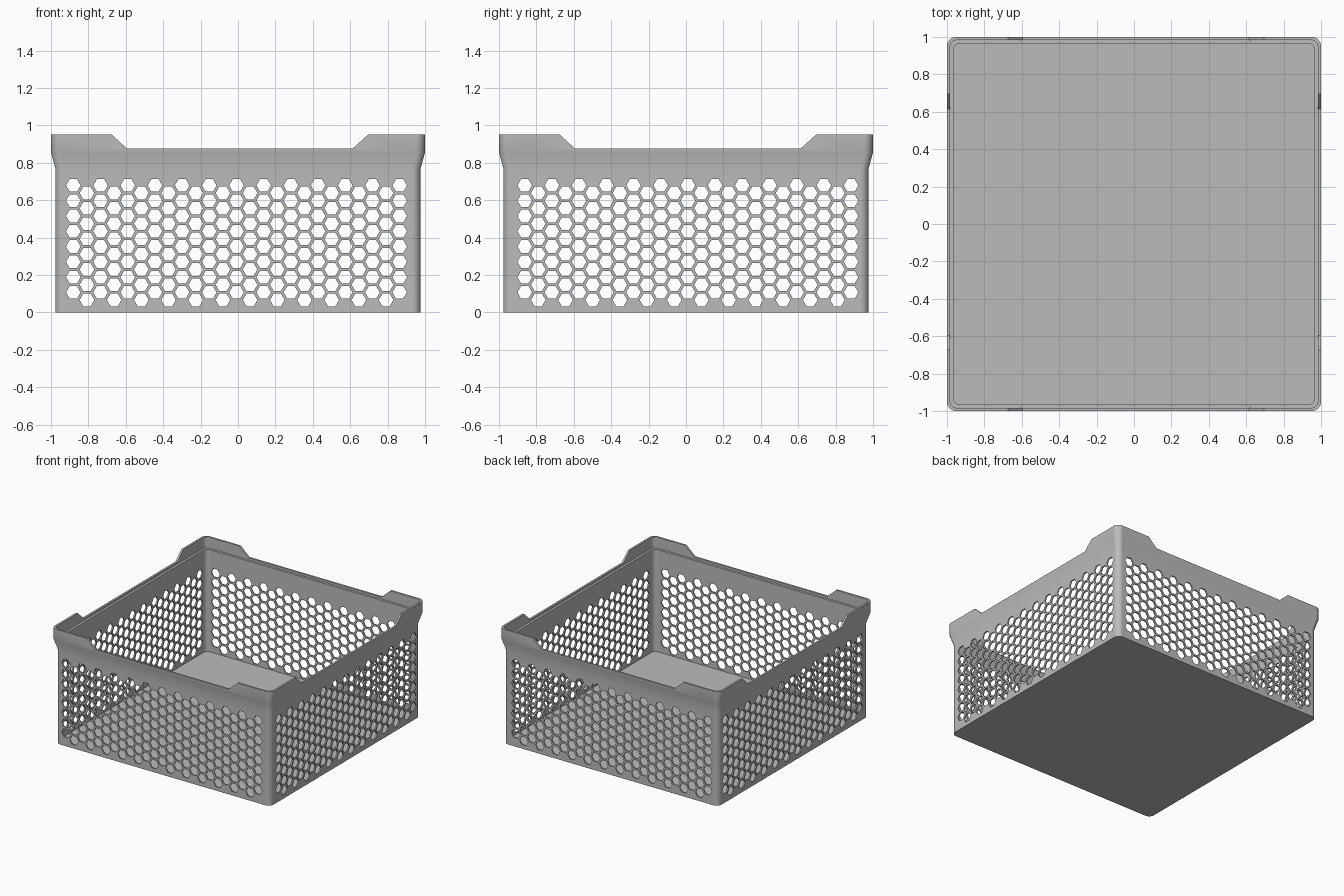
import bpy, bmesh, math

cube = bpy.data.objects.get("Cube")
if cube:
    bpy.data.objects.remove(cube, do_unlink=True)

grey = bpy.data.materials.new("plain grey plastic")
grey.use_nodes = True
GREY = (0.5, 0.5, 0.5, 1)
grey.diffuse_color = GREY
grey.node_tree.nodes["Principled BSDF"].inputs["Base Color"].default_value = GREY


def make_object(name, bm):
    bmesh.ops.recalc_face_normals(bm, faces=bm.faces)
    mesh = bpy.data.meshes.new(name)
    bm.to_mesh(mesh)
    bm.free()
    mesh.materials.append(grey)
    obj = bpy.data.objects.new(name, mesh)
    bpy.context.collection.objects.link(obj)
    return obj


def rounded_square(half, radius, steps=8):
    points = []
    for corner in range(4):
        mid = math.radians(45 + 90 * corner)
        cx = math.copysign(half - radius, math.cos(mid))
        cy = math.copysign(half - radius, math.sin(mid))
        for i in range(steps + 1):
            a = math.radians(90 * corner + 90 * i / steps)
            points.append((cx + radius * math.cos(a), cy + radius * math.sin(a)))
    return points


def make_crate():
    # Section from the underside, up the outside, over the rim, down to the floor
    section = [  # half width, height, corner radius
        (0.976, 0, 0.045), (0.976, 0.77, 0.045), (1, 0.855, 0.05), (1, 0.95, 0.05),
        (0.984, 0.95, 0.04), (0.984, 0.86, 0.04), (0.965, 0.86, 0.035), (0.965, 0.02, 0.035),
    ]
    bm = bmesh.new()
    rings = [[bm.verts.new((x, y, z)) for x, y in rounded_square(h, r)] for h, z, r in section]
    for low, high in zip(rings, rings[1:]):
        for i in range(len(low)):
            j = (i + 1) % len(low)
            bm.faces.new((low[i], low[j], high[j], high[i]))
    bm.faces.new(rings[0])
    bm.faces.new(rings[-1])
    return make_object("crate", bm)


def add_prism(bm, outline, along_x):
    # Extrude an outline right through two opposite walls
    ends = []
    for d in (-1.2, 1.2):
        ends.append([bm.verts.new((d, u, z) if along_x else (u, d, z)) for u, z in outline])
    a, b = ends
    bm.faces.new(a)
    bm.faces.new(b)
    for i in range(len(a)):
        j = (i + 1) % len(a)
        bm.faces.new((a[i], a[j], b[j], b[i]))


def make_cutter(name, along_x, shift):
    bm = bmesh.new()
    columns, rows, radius = 25, 8, 0.039
    for c in range(columns):
        u = shift + (c - (columns - 1) / 2) * 0.0727
        base = 0.107 if c % 2 == 0 else 0.066
        for r in range(rows):
            z = base + r * 0.0817
            add_prism(bm, [(u + radius * math.cos(k * math.pi / 3),
                            z + radius * math.sin(k * math.pi / 3)) for k in range(6)], along_x)
    # Dip in the rim between the raised corners
    mid, low, high, slope = 0.01, 0.877, 1.0, 0.08 / 0.073
    wide = 0.605 + (high - low) * slope
    add_prism(bm, [(mid - 0.605, low), (mid + 0.605, low),
                   (mid + wide, high), (mid - wide, high)], along_x)
    cutter = make_object(name, bm)
    cutter.hide_render = True
    return cutter


crate = make_crate()
bpy.ops.object.select_all(action='DESELECT')
crate.select_set(True)
bpy.context.view_layer.objects.active = crate

# Honeycomb vents and rim dips through both pairs of walls
for name, along_x, shift in (("front_back_cutter", False, -0.008), ("side_cutter", True, 0.01)):
    cutter = make_cutter(name, along_x, shift)
    cut = crate.modifiers.new(name, 'BOOLEAN')
    cut.operation = 'DIFFERENCE'
    cut.solver = 'EXACT'
    cut.object = cutter
    bpy.ops.object.modifier_apply(modifier=cut.name)
    bpy.data.objects.remove(cutter, do_unlink=True)

bpy.ops.object.shade_smooth_by_angle(angle=math.radians(25))
weighted = crate.modifiers.new("even_shading", 'WEIGHTED_NORMAL')
weighted.keep_sharp = True
